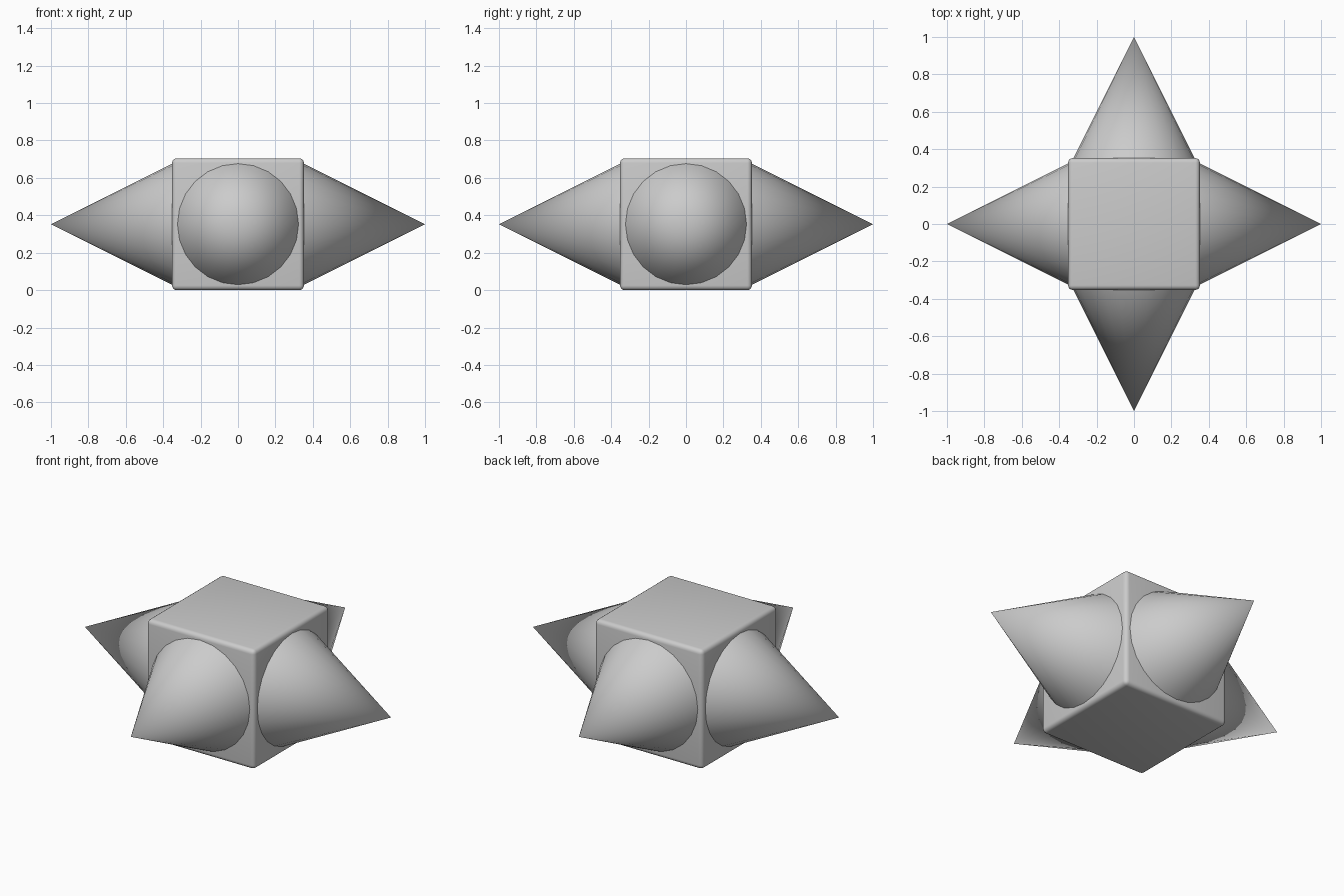
import bpy
from math import pi, radians
from mathutils import Matrix, Vector

if "Cube" in bpy.data.objects:
    bpy.data.objects.remove(bpy.data.objects["Cube"])

SIZE = 0.705            # edge of the core cube
HALF = SIZE / 2
INSET = 0.012           # how far each spike sinks into the cube
SLOPE = 0.5             # spike radius / length


def smooth(obj):
    bpy.ops.object.select_all(action='DESELECT')
    obj.select_set(True)
    bpy.context.view_layer.objects.active = obj
    bpy.ops.object.shade_smooth_by_angle(angle=radians(30))


# Core cube with softly rounded edges
bpy.ops.mesh.primitive_cube_add(size=SIZE, location=(0, 0, HALF))
core = bpy.context.object
core.name = "core_cube"
bevel = core.modifiers.new("rounded_edges", 'BEVEL')
bevel.width = 0.025
bevel.segments = 4
bpy.ops.object.modifier_apply(modifier=bevel.name)
smooth(core)

# Four conical spikes, one on each side face
base = HALF - INSET
length = 1.0 - base
for i, side in enumerate(("right", "back", "left", "front")):
    turn = Matrix.Rotation(i * pi / 2, 4, 'Z')
    bpy.ops.mesh.primitive_cone_add(vertices=24, radius1=length * SLOPE,
                                    radius2=0, depth=length)
    spike = bpy.context.object
    spike.name = side + "_spike"
    spike.matrix_world = (Matrix.Translation((0, 0, HALF)) @ turn
                          @ Matrix.Translation(Vector((base + length / 2, 0, 0)))
                          @ Matrix.Rotation(pi / 2, 4, 'Y'))
    smooth(spike)
